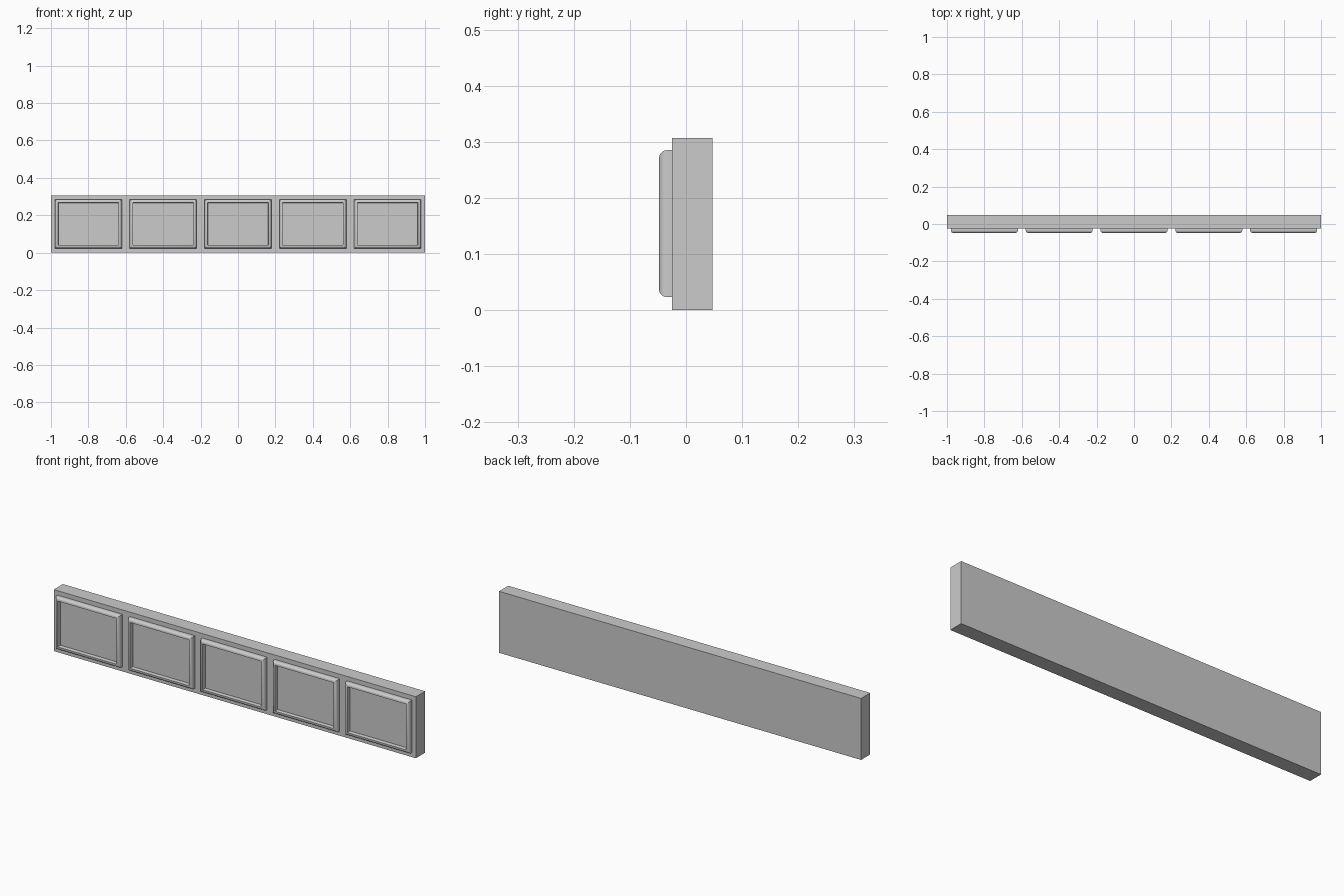
import bpy, bmesh, math

if "Cube" in bpy.data.objects:
    bpy.data.objects.remove(bpy.data.objects["Cube"])

BACK, FACE, FRONT = 0.047, -0.025, -0.048
HEIGHT = 0.307


def make_object(name, bm):
    bmesh.ops.recalc_face_normals(bm, faces=bm.faces)
    mesh = bpy.data.meshes.new(name)
    bm.to_mesh(mesh)
    bm.free()
    ob = bpy.data.objects.new(name, mesh)
    bpy.context.collection.objects.link(ob)
    bpy.context.view_layer.objects.active = ob
    ob.select_set(True)
    bpy.ops.object.shade_smooth_by_angle(angle=math.radians(35))
    ob.select_set(False)
    return ob


def rect_loft(name, x, z, w, h, profile):
    """Closed solid from rectangles; profile = (inset, y) steps."""
    bm = bmesh.new()
    rings = []
    for inset, y in profile:
        a, b = w / 2 - inset, h / 2 - inset
        rings.append([bm.verts.new((x + sx * a, y, z + sz * b))
                      for sx, sz in ((-1, -1), (1, -1), (1, 1), (-1, 1))])
    for r0, r1 in zip(rings, rings[1:]):
        for i in range(4):
            j = (i + 1) % 4
            bm.faces.new((r0[i], r0[j], r1[j], r1[i]))
    bm.faces.new(rings[0])
    bm.faces.new(rings[-1])
    return make_object(name, bm)


# long backing board
rect_loft("backing_board", 0, HEIGHT / 2, 2.0, HEIGHT, [(0, BACK), (0, FACE)])

# tray profile: side, rounded outer lip, flat rim, recess wall, floor
R = 0.014
tray = [(0, FACE + 0.002)]
for k in range(6):
    t = math.radians(90 * k / 5)
    tray.append((R * (1 - math.cos(t)), FRONT + R * (1 - math.sin(t))))
tray += [(0.017, FRONT), (0.018, FRONT + 0.002), (0.018, FACE - 0.003)]

# five raised, recessed panels
for n in range(5):
    rect_loft(f"panel_tray_{n + 1}", -0.8 + 0.4 * n, 0.154, 0.358, 0.262, tray)
